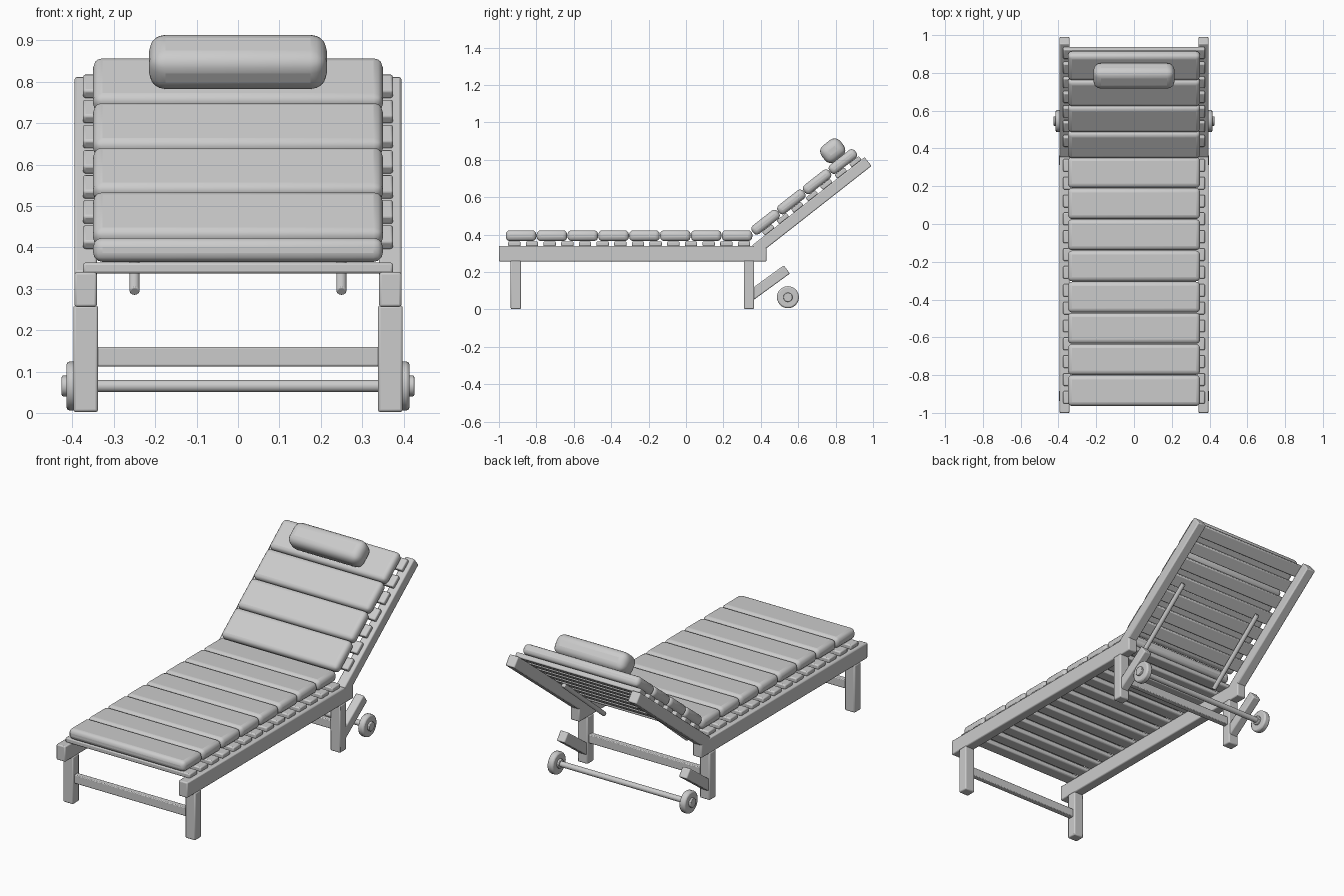
import bpy
import math
from mathutils import Matrix, Vector

if "Cube" in bpy.data.objects:
    bpy.data.objects.remove(bpy.data.objects["Cube"])

grey = bpy.data.materials.new("light grey")
grey.use_nodes = True
COLOUR = (0.6, 0.6, 0.6, 1)
grey.diffuse_color = COLOUR
grey.node_tree.nodes["Principled BSDF"].inputs["Base Color"].default_value = COLOUR

# Backrest frame: u runs up the back, n points out of its upper face
TILT = math.radians(38.1)
HINGE = Vector((0, 0.40, 0.379))
RAIL_X = 0.368


def on_back(x, u, n):
    return HINGE + Matrix.Rotation(TILT, 3, "X") @ Vector((x, u, n))


def finish(obj, name, bevel, segments):
    obj.name = name
    obj.data.materials.append(grey)
    bpy.ops.object.transform_apply(location=False, rotation=False, scale=True)
    mod = obj.modifiers.new("rounded edges", "BEVEL")
    mod.width = bevel
    mod.segments = segments
    mod.limit_method = "ANGLE"
    bpy.ops.object.shade_smooth_by_angle(angle=math.radians(35))
    return obj


def box(name, centre, size, bevel=0.006, tilt=0.0, segments=2):
    bpy.ops.mesh.primitive_cube_add(size=1, location=centre, rotation=(tilt, 0, 0))
    obj = bpy.context.object
    obj.scale = size
    return finish(obj, name, bevel, segments)


def rod(name, start, end, radius, sides=16, bevel=0.003):
    start, end = Vector(start), Vector(end)
    axis = end - start
    bpy.ops.mesh.primitive_cylinder_add(vertices=sides, radius=radius, depth=axis.length,
                                        location=(start + end) / 2)
    obj = bpy.context.object
    obj.rotation_euler = axis.to_track_quat("Z", "Y").to_euler()
    return finish(obj, name, bevel, 2)


# Side frame, legs, wheels and back supports, mirrored left and right
for side, label in ((1, "left"), (-1, "right")):
    x = side * RAIL_X
    box(f"{label}_side_rail", (x, -0.285, 0.298), (0.054, 1.43, 0.084))
    box(f"{label}_front_leg", (x, -0.91, 0.131), (0.06, 0.055, 0.258))
    box(f"{label}_rear_leg", (x, 0.337, 0.131), (0.06, 0.055, 0.258))
    box(f"{label}_back_rail", on_back(x, 0.322, -0.03), (0.054, 0.766, 0.06), tilt=TILT)
    box(f"{label}_wheel_strut", (x, 0.438, 0.14), (0.048, 0.25, 0.055),
        tilt=math.radians(36))
    rod(f"{label}_wheel", (side * 0.38, 0.545, 0.065), (side * 0.415, 0.545, 0.065),
        0.059, 24, 0.008)
    rod(f"{label}_wheel_hub", (side * 0.37, 0.545, 0.065), (side * 0.426, 0.545, 0.065), 0.025)
    rod(f"{label}_back_support", on_back(side * 0.25, -0.095, -0.034),
        on_back(side * 0.25, 0.36, -0.022), 0.0125, 12)

# Cross bars and axle
for name, y in (("front_cross_bar", -0.91), ("rear_cross_bar", 0.337)):
    box(name, (0, y, 0.136), (0.70, 0.03, 0.047), 0.004)
rod("wheel_axle", (-0.385, 0.545, 0.065), (0.385, 0.545, 0.065), 0.015)

# Slats of the seat and the back
for i in range(14):
    box(f"seat_slat_{i + 1}", (0, -0.918 + i * 0.0945, 0.35), (0.75, 0.066, 0.026))
for i in range(7):
    box(f"back_slat_{i + 1}", on_back(0, 0.06 + i * 0.0985, 0.011),
        (0.75, 0.066, 0.026), tilt=TILT)

# Cushion segments
for i in range(8):
    box(f"seat_cushion_{i + 1}", (0, -0.882 + i * 0.165, 0.394),
        (0.70, 0.163, 0.058), 0.022, segments=3)
for i in range(4):
    box(f"back_cushion_{i + 1}", on_back(0, 0.074 + i * 0.175, 0.053),
        (0.70, 0.173, 0.056), 0.022, TILT, 3)

# Head pillow
box("head_pillow", on_back(0, 0.592, 0.132), (0.43, 0.128, 0.108), 0.04, TILT, 4)
